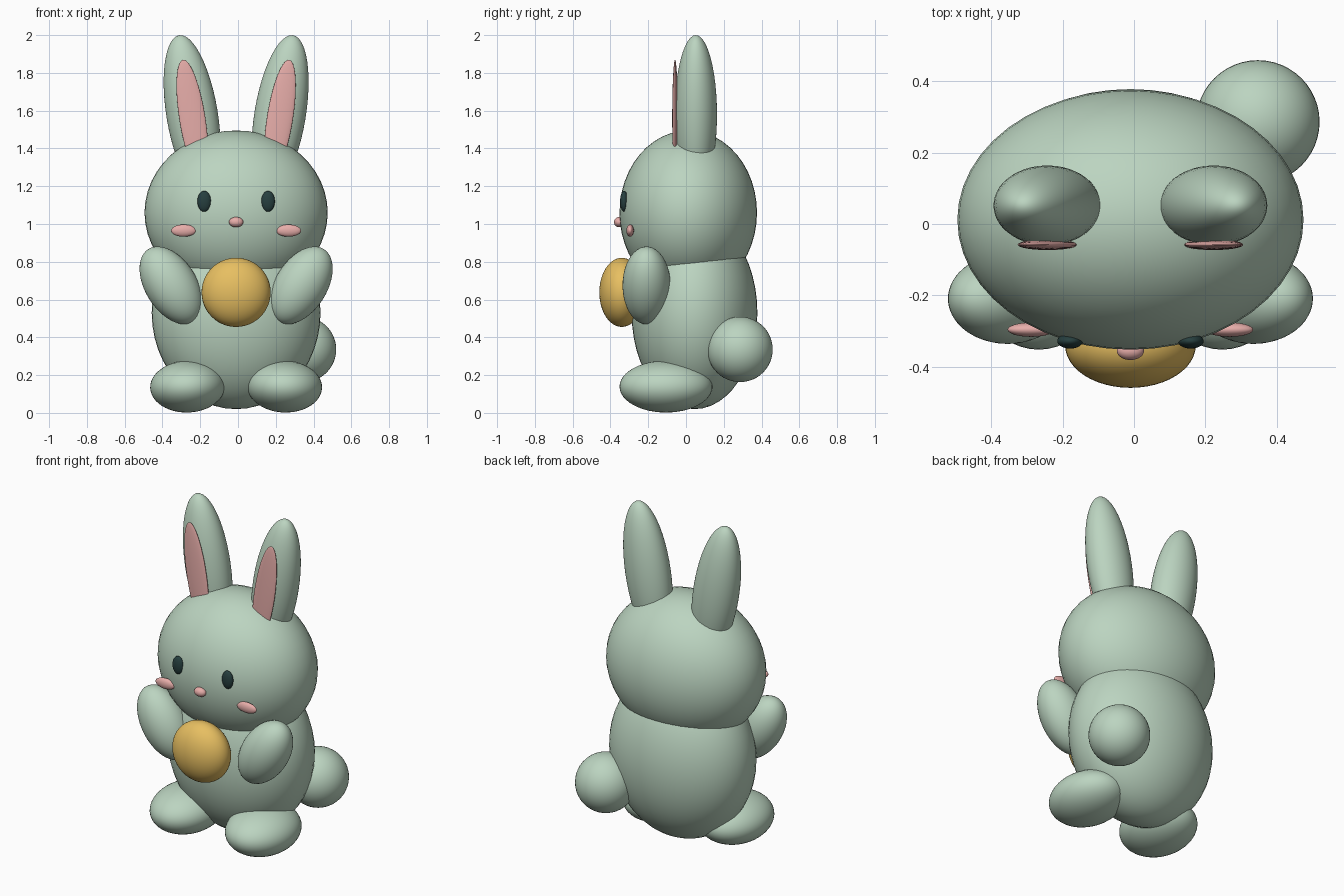
import bpy
from math import radians

if "Cube" in bpy.data.objects:
    bpy.data.objects.remove(bpy.data.objects["Cube"])

CX = -0.01  # the figure's mirror line sits slightly left of the bounding centre


def material(name, rgb):
    m = bpy.data.materials.new(name)
    m.diffuse_color = (*rgb, 1)
    m.use_nodes = True
    m.node_tree.nodes["Principled BSDF"].inputs["Base Color"].default_value = m.diffuse_color
    return m


GREEN = material("sage_green", (0.50, 0.66, 0.53))
PINK = material("soft_pink", (0.80, 0.42, 0.40))
DARK = material("dark_eye", (0.02, 0.05, 0.05))
GOLD = material("gold", (0.80, 0.52, 0.12))


def ellipsoid(name, loc, radii, mat, tilt=0):
    """Smooth ellipsoid, tilted in the front plane (top leans to +x)."""
    bpy.ops.mesh.primitive_uv_sphere_add(
        segments=48, ring_count=24, radius=1,
        location=(CX + loc[0], loc[1], loc[2]),
        rotation=(0, radians(tilt), 0))
    ob = bpy.context.object
    ob.name = name
    ob.scale = radii
    ob.data.materials.append(mat)
    bpy.ops.object.shade_smooth()
    return ob


def pair(name, loc, radii, mat, tilt=0):
    """Left and right copies of a part."""
    for side, s in (("left", -1), ("right", 1)):
        ellipsoid(f"{name}_{side}", (s * loc[0], loc[1], loc[2]), radii, mat, s * tilt)


# torso and head
ellipsoid("body", (0, 0.045, 0.53), (0.447, 0.333, 0.51), GREEN)
ellipsoid("head", (0, 0.012, 1.06), (0.485, 0.364, 0.435), GREEN)

# ears
pair("ear", (0.233, 0.052, 1.58), (0.136, 0.112, 0.425), GREEN, 9.3)
pair("inner_ear", (0.232, -0.058, 1.56), (0.069, 0.015, 0.313), PINK, 9)

# face
pair("eye", (0.169, -0.328, 1.12), (0.036, 0.021, 0.055), DARK)
pair("cheek", (0.278, -0.296, 0.965), (0.066, 0.020, 0.032), PINK)
ellipsoid("nose", (0, -0.355, 1.01), (0.038, 0.026, 0.027), PINK)

# limbs
pair("arm", (0.344, -0.209, 0.675), (0.137, 0.127, 0.227), GREEN, 32)
pair("foot", (0.257, -0.106, 0.139), (0.198, 0.246, 0.137), GREEN, 2)

# tail to one side, and the disc held in front
ellipsoid("tail", (0.357, 0.286, 0.336), (0.173, 0.173, 0.173), GREEN)
ellipsoid("held_ball", (0, -0.34, 0.638), (0.183, 0.119, 0.183), GOLD)
